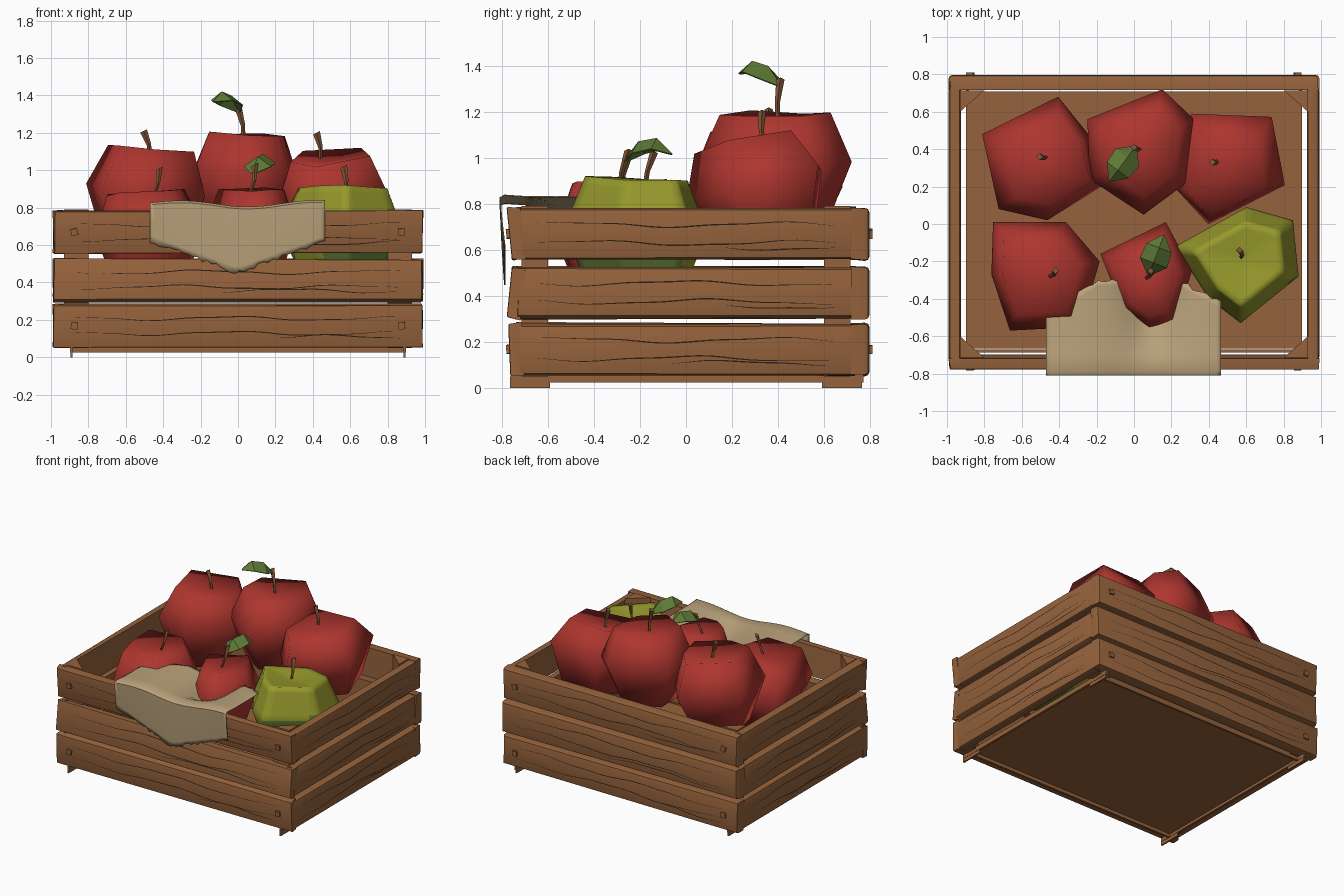
import bpy, bmesh, math, random
from mathutils import Matrix, Vector

random.seed(4)
if "Cube" in bpy.data.objects:
    bpy.data.objects.remove(bpy.data.objects["Cube"])


def material(name, r, g, b):
    m = bpy.data.materials.new(name)
    m.use_nodes = True
    m.diffuse_color = (r, g, b, 1)
    m.node_tree.nodes["Principled BSDF"].inputs["Base Color"].default_value = (r, g, b, 1)
    return m


WOOD = material("wood", 0.30, 0.123, 0.045)
GRAIN = material("dark wood grain", 0.025, 0.013, 0.007)
RED = material("apple red", 0.42, 0.036, 0.028)
LIME = material("apple yellow green", 0.31, 0.32, 0.025)
GREEN = material("leaf green", 0.11, 0.19, 0.035)
STEM = material("stem brown", 0.24, 0.10, 0.04)
CLOTH = material("beige cloth", 0.50, 0.37, 0.20)


def jit(a):
    return random.uniform(-a, a)


def finish(name, bm, mats, smooth=None, solid=0):
    mesh = bpy.data.meshes.new(name)
    bm.to_mesh(mesh)
    bm.free()
    ob = bpy.data.objects.new(name, mesh)
    bpy.context.collection.objects.link(ob)
    for m in mats:
        mesh.materials.append(m)
    if solid:
        mod = ob.modifiers.new("thickness", "SOLIDIFY")
        mod.thickness = solid
    if smooth:
        bpy.ops.object.select_all(action="DESELECT")
        ob.select_set(True)
        bpy.context.view_layer.objects.active = ob
        bpy.ops.object.shade_smooth_by_angle(angle=math.radians(smooth))


def box(bm, lo, hi):
    lo, hi = Vector(lo), Vector(hi)
    size = Matrix.Diagonal((*(hi - lo), 1))
    return bmesh.ops.create_cube(bm, size=1, matrix=Matrix.Translation((lo + hi) / 2) @ size)["verts"]


def sheet(bm, rows):
    # skin a grid of points
    grid = [[bm.verts.new(p) for p in row] for row in rows]
    faces = []
    for a, b in zip(grid, grid[1:]):
        for i in range(len(a) - 1):
            faces.append(bm.faces.new((a[i], a[i + 1], b[i + 1], b[i])))
    return faces


# Crate planks with painted grain and flat nail heads
def plank(name, length, depth, z, turn, dist, bevel, tilt, nails):
    height = 0.225
    bm = bmesh.new()
    half = length / 2
    verts = box(bm, (-half, 0, -height / 2), (half, depth, height / 2))
    outer = [e for e in bm.edges if all(v.co.y < 0.01 for v in e.verts)]
    for v in verts:
        v.co += Vector((jit(0.008), 0, jit(0.006)))
    bmesh.ops.bevel(bm, geom=outer, offset=bevel, segments=2, profile=0.5, affect="EDGES")
    reach = half * 0.88
    short = jit(half * 0.3)
    for level, start, end in ((-0.04, -reach, reach), (0.04, -reach, reach), (-0.06, short, reach)):
        phase, upper, lower = jit(3), [], []
        for i in range(25):
            t = i / 24
            x = start + (end - start) * t
            zz = level + 0.01 * math.sin(x * 7 + phase) + 0.003 * math.sin(x * 17)
            w = 0.0005 + 0.0024 * math.sin(math.pi * t)
            upper.append((x, -0.002, zz + w))
            lower.append((x, -0.002, zz - w))
        for f in sheet(bm, [lower, upper]):
            f.material_index = 1
    if nails:
        for s in (-1, 1):
            place = (Matrix.Translation((s * (half - 0.11), -0.006, 0)) @ Matrix.Rotation(math.pi / 2, 4, "X")
                     @ Matrix.Rotation(math.pi / 4 + jit(0.3), 4, "Z"))
            bmesh.ops.create_cone(bm, cap_ends=True, segments=4, radius1=0.026, radius2=0.026,
                                  depth=0.014, matrix=place)
    bm.transform(Matrix.Rotation(turn, 4, "Z") @ Matrix.Translation((0, -dist, z))
                 @ Matrix.Rotation(tilt, 4, "X"))
    finish(name, bm, [WOOD, GRAIN], 40)


for row, z, tilt in (("bottom", 0.168, 0.04), ("middle", 0.415, -0.1), ("top", 0.67, 0.1)):
    nailed = row != "middle"
    plank(row + "_front_plank", 1.97, 0.06, z, 0, 0.768, 0.008, tilt, nailed)
    plank(row + "_back_plank", 1.97, 0.08, z, math.pi, 0.797, 0.02, 0, nailed)
    plank(row + "_left_plank", 1.47, 0.06, z, math.pi / 2, 0.988, 0.028, tilt / 3, False)
    plank(row + "_right_plank", 1.47, 0.06, z, -math.pi / 2, 0.988, 0.028, tilt / 3, False)

# Floor board inside a frame of thin rails
bm = bmesh.new()
box(bm, (-0.885, -0.665, 0.045), (0.885, 0.695, 0.065))
finish("floor", bm, [WOOD])
for name, y in (("front_rail", -0.68), ("back_rail", 0.70)):
    bm = bmesh.new()
    box(bm, (-0.89, y - 0.008, 0.025), (0.89, y + 0.008, 0.065))
    finish(name, bm, [WOOD])

# Side rails, triangular corner posts and thin feet
for sx, side in ((1, "left"), (-1, "right")):
    bm = bmesh.new()
    box(bm, (sx * 0.89 - 0.008, -0.76, 0.025), (sx * 0.89 + 0.008, 0.77, 0.06))
    finish(side + "_rail", bm, [WOOD])
    for sy, end in ((1, "back"), (-1, "front")):
        bm = bmesh.new()
        tri = [bm.verts.new((sx * x, sy * y, 0.05)) for x, y in ((0.93, 0.715), (0.80, 0.715), (0.93, 0.60))]
        base = bm.faces.new(tri)
        top = bmesh.ops.extrude_face_region(bm, geom=[base])["geom"]
        bmesh.ops.translate(bm, vec=(0, 0, 0.74), verts=[g for g in top if isinstance(g, bmesh.types.BMVert)])
        bmesh.ops.recalc_face_normals(bm, faces=bm.faces)
        finish(f"{end}_{side}_post", bm, [WOOD])
        bm = bmesh.new()
        ys = sorted((sy * 0.59, sy * 0.765))
        box(bm, (sx * 0.89 - 0.006, ys[0], 0), (sx * 0.89 + 0.006, ys[1], 0.05))
        finish(f"{end}_{side}_foot", bm, [WOOD])


# Lumpy apples: one outline scaled into rings and closed by dimples
PROFILE = ((0.72, 1.0), (1.0, 0.2), (0.62, -0.9))


def apple(name, outline, z, half, tilt, two_tone=False):
    bm = bmesh.new()
    sides = len(outline)
    centre = sum((Vector((*p, z)) for p in outline), Vector()) / sides
    rings = []
    for r, h in PROFILE:
        rings.append([bm.verts.new(((x - centre.x) * r, (y - centre.y) * r, half * h + jit(0.012)))
                      for x, y in outline])
    crown, bottom = (bm.verts.new((0, 0, half * h)) for h in (0.9, -0.95))
    for i in range(sides):
        j = (i + 1) % sides
        for a, b in zip(rings, rings[1:]):
            bm.faces.new((a[i], b[i], b[j], a[j]))
        bm.faces.new((crown, rings[0][i], rings[0][j]))
        bm.faces.new((bottom, rings[-1][j], rings[-1][i]))
    if two_tone:
        bmesh.ops.subdivide_edges(bm, edges=bm.edges, cuts=5, use_grid_fill=True)
        for f in bm.faces:
            c = f.calc_center_median()
            f.material_index = int(c.z < 0.5 * (c.x - c.y) - 0.1)
    bmesh.ops.recalc_face_normals(bm, faces=bm.faces)
    bm.transform(Matrix.Translation(centre) @ Matrix.Rotation(tilt[0], 4, "X")
                 @ Matrix.Rotation(tilt[1], 4, "Y"))
    finish(name, bm, [LIME, GREEN] if two_tone else [RED], 100)


apple("back_right_apple", ((-0.41, 0.68), (-0.25, 0.48), (-0.18, 0.2), (-0.47, 0.02), (-0.73, 0.08), (-0.82, 0.48)),
      0.83, 0.28, (0, 0.1))
apple("back_middle_apple", ((0.15, 0.72), (0.32, 0.56), (0.28, 0.22), (0.05, 0.05), (-0.24, 0.24), (-0.25, 0.56)),
      0.92, 0.275, (0, 0.02))
apple("back_left_apple", ((0.31, 0.61), (0.74, 0.6), (0.81, 0.22), (0.4, 0.0), (0.22, 0.2)),
      0.83, 0.25, (0.25, -0.06))
apple("front_right_apple", ((-0.75, 0.01), (-0.36, 0.01), (-0.18, -0.2), (-0.28, -0.55), (-0.66, -0.57), (-0.76, -0.27)),
      0.61, 0.27, (0, -0.06))
apple("front_middle_apple", ((-0.18, -0.16), (0.17, 0.01), (0.31, -0.25), (0.22, -0.53), (0.08, -0.56), (-0.06, -0.46)),
      0.64, 0.26, (0, 0))
apple("front_left_apple", ((0.22, -0.12), (0.6, 0.09), (0.85, 0.02), (0.88, -0.28), (0.57, -0.53), (0.4, -0.4)),
      0.63, 0.28, (0, 0), True)


# Bent stems, flaring towards the tip
def stem(name, foot, tip):
    foot, tip = Vector(foot), Vector(tip)
    bm = bmesh.new()
    rows = []
    for t, r in ((0, 0.010), (0.5, 0.011), (1, 0.018)):
        c = foot.lerp(tip, t) + Vector((0.012, -0.008, 0)) * math.sin(math.pi * t)
        rows.append([c + Vector((r * math.cos(a), r * math.sin(a), r * 0.5 * math.cos(a)))
                     for a in (math.tau * k / 4 for k in range(5))])
    sheet(bm, rows)
    bmesh.ops.remove_doubles(bm, verts=bm.verts, dist=0.0005)
    bmesh.ops.holes_fill(bm, edges=bm.edges)
    bmesh.ops.recalc_face_normals(bm, faces=bm.faces)
    finish(name, bm, [STEM])


stem("back_right_stem", (-0.47, 0.36, 1.06), (-0.505, 0.36, 1.21))
stem("back_middle_stem", (0.03, 0.40, 1.14), (0.0, 0.41, 1.34))
stem("back_left_stem", (0.44, 0.34, 1.04), (0.42, 0.33, 1.20))
stem("front_right_stem", (-0.46, -0.28, 0.84), (-0.42, -0.25, 1.01))
stem("front_middle_stem", (0.06, -0.29, 0.86), (0.09, -0.25, 1.03))
stem("front_left_stem", (0.57, -0.18, 0.86), (0.565, -0.14, 1.02))


# Arched, folded leaves
def leaf(name, base, tip, arch):
    base, tip = Vector(base), Vector(tip)
    across = (tip - base).cross(Vector((0, 0, 1))).normalized()
    bm = bmesh.new()
    rows = []
    for t, w in ((0, 0.012), (0.3, 0.078), (0.68, 0.072), (1, 0.006)):
        c = base.lerp(tip, t) + Vector((0, 0, arch * math.sin(math.pi * t)))
        drop = Vector((0, 0, -0.65 * w))
        rows.append([c - across * w + drop, c, c + across * w + drop])
    sheet(bm, rows)
    bmesh.ops.recalc_face_normals(bm, faces=bm.faces)
    finish(name, bm, [GREEN], solid=0.006)


leaf("back_leaf", (0.005, 0.41, 1.32), (-0.13, 0.23, 1.37), 0.08)
leaf("front_leaf", (0.08, -0.27, 0.99), (0.16, -0.06, 1.02), 0.09)

# Ragged cloth draped over the front rim, sagging around the middle apple
bm = bmesh.new()
columns = []
for i in range(38):
    x = -0.47 + 0.935 * i / 37
    w = max(0, 1 - abs(x) / 0.47)
    top = 0.812 + 0.014 * math.cos(x * 9 + 2.6) + 0.02 * abs(x)
    dip = 0.11 * math.exp(-((x - 0.1) / 0.13) ** 2)
    back = -0.48 + 0.18 * min(1, w * 1.7) + 0.12 * max(0, x)
    hem = 0.62 - 0.17 * w
    columns.append([(x, back + jit(0.012), top - dip), (x, back - 0.03, top - dip),
                    (x, (back - 0.7) / 2, top - dip * 0.9), (x, -0.7, top), (x, -0.79, top + 0.006),
                    (x, -0.81, top - 0.006), (x, -0.802, (top + hem) / 2),
                    (x, -0.793, hem + 0.03), (x, -0.79, hem + jit(0.012))])
sheet(bm, columns)
bmesh.ops.recalc_face_normals(bm, faces=bm.faces)
finish("cloth", bm, [CLOTH], 60, solid=0.005)
